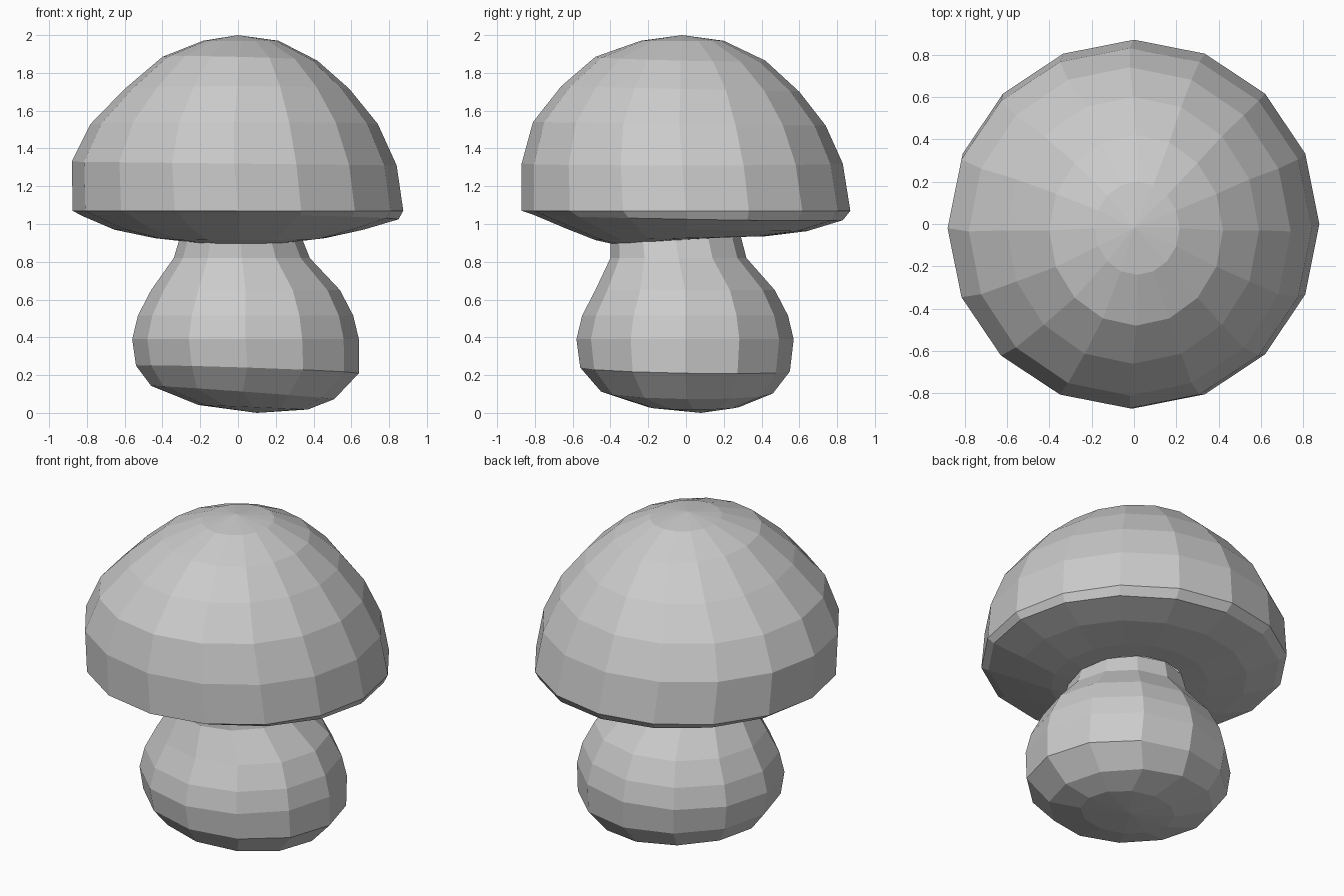
import bpy, bmesh
from math import cos, sin, tau


def lofted(name, sides, rings, apex, apex_last):
    """Skin elliptical rings (cx, cy, z, rx, ry, tilt_x, tilt_y), closed by a fan at one end.
    Tilts are the height gained at the +x and +y edges of the ring."""
    bm = bmesh.new()
    loops = []
    for cx, cy, z, rx, ry, tx, ty in rings:
        loops.append([bm.verts.new((cx + rx * cos(tau * i / sides),
                                    cy + ry * sin(tau * i / sides),
                                    z + tx * cos(tau * i / sides) + ty * sin(tau * i / sides)))
                      for i in range(sides)])
    for lo, hi in zip(loops, loops[1:]):
        for i in range(sides):
            j = (i + 1) % sides
            bm.faces.new((lo[i], lo[j], hi[j], hi[i]))
    tip = bm.verts.new(apex)
    end = loops[-1] if apex_last else loops[0]
    for i in range(sides):
        j = (i + 1) % sides
        bm.faces.new((end[i], end[j], tip) if apex_last else (end[j], end[i], tip))
    mesh = bpy.data.meshes.new(name)
    bm.to_mesh(mesh)
    bm.free()
    obj = bpy.data.objects.new(name, mesh)
    bpy.context.collection.objects.link(obj)
    return obj


# Cap: sagging underside, thin rim, then the dome
lofted("mushroom_cap", 16, [
    (0.015, -0.05, 0.915, 0.32, 0.34, 0, 0.02),
    (0.01, -0.03, 0.925, 0.45, 0.45, 0, 0.01),
    (0.005, 0.0, 0.97, 0.66, 0.64, 0, -0.008),
    (0.01, 0.01, 1.035, 0.84, 0.82, -0.01, -0.015),
    (0.0, 0.0, 1.07, 0.875, 0.87, 0, 0),
    (-0.02, -0.02, 1.32, 0.86, 0.85, -0.01, 0),
    (-0.02, -0.035, 1.53, 0.76, 0.775, 0, -0.01),
    (-0.005, -0.03, 1.715, 0.595, 0.63, 0, -0.015),
    (0.01, -0.03, 1.875, 0.41, 0.45, -0.01, -0.01),
    (0.015, -0.02, 1.97, 0.20, 0.22, 0, 0),
], (0, -0.02, 2.0), True)

# Stem: bulbous foot leaning slightly, narrowing to the neck
lofted("mushroom_stem", 12, [
    (0.08, 0.04, 0.03, 0.29, 0.24, -0.012, 0),
    (0.025, 0.005, 0.108, 0.485, 0.455, -0.035, -0.005),
    (0.05, -0.005, 0.23, 0.59, 0.555, -0.02, -0.01),
    (0.04, -0.005, 0.39, 0.60, 0.575, 0, 0),
    (0.04, -0.005, 0.515, 0.57, 0.545, 0, 0),
    (0.04, -0.005, 0.65, 0.50, 0.475, 0, 0),
    (0.02, -0.04, 0.82, 0.36, 0.36, 0, 0),
    (0.015, -0.055, 0.92, 0.325, 0.345, 0, 0.015),
], (0.1, 0.08, 0.0), False)
